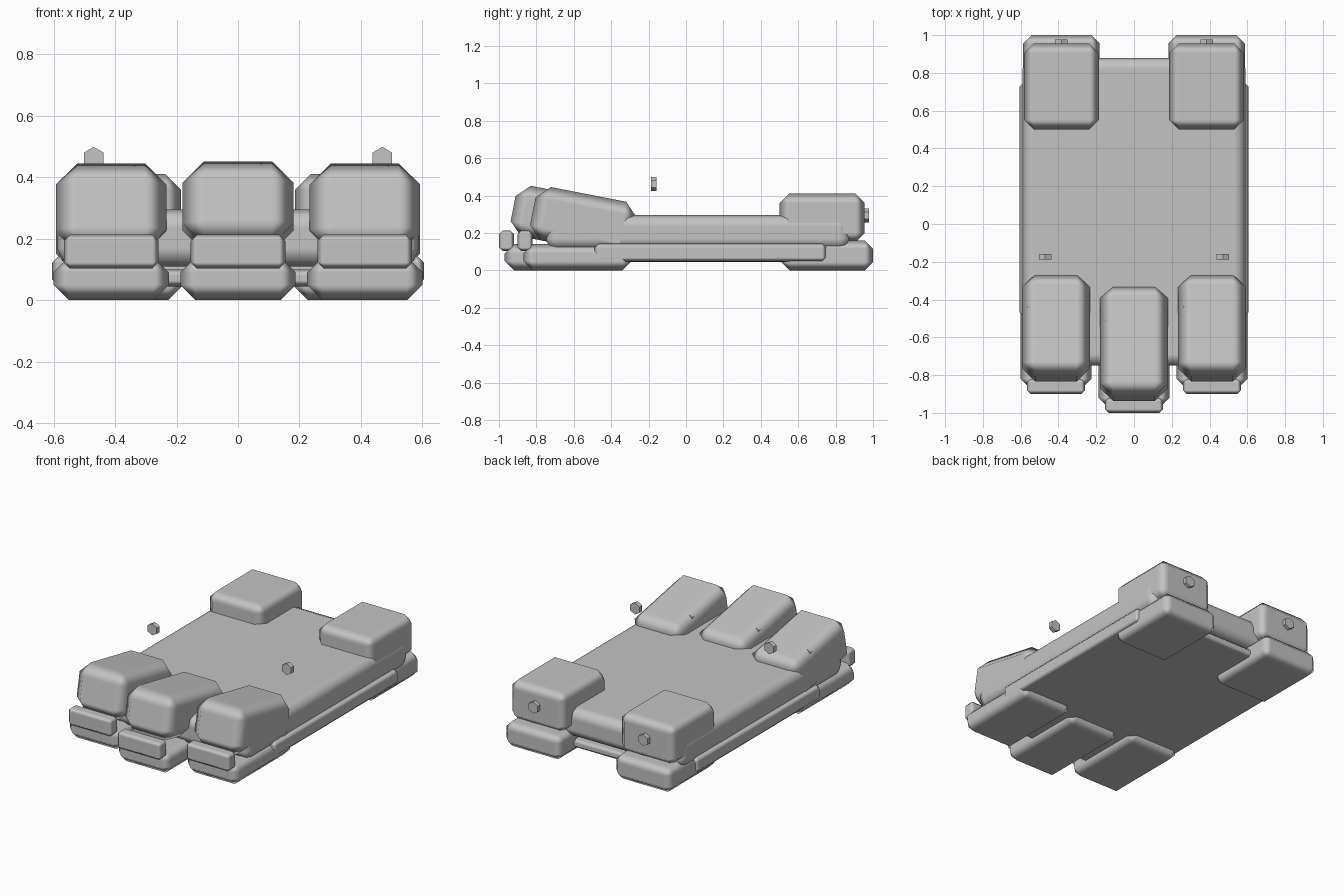
import bpy
import math

cube = bpy.data.objects.get("Cube")
if cube:
    bpy.data.objects.remove(cube, do_unlink=True)

# Single plain grey
grey = bpy.data.materials.new("plain_grey")
grey.use_nodes = True
COLOUR = (0.55, 0.55, 0.55, 1)
grey.diffuse_color = COLOUR
grey.node_tree.nodes["Principled BSDF"].inputs["Base Color"].default_value = COLOUR


def block(name, centre, size, bevel, tilt=0, segments=1):
    """Chamfered box with soft shading across the chamfer."""
    bpy.ops.mesh.primitive_cube_add(size=1, location=centre)
    ob = bpy.context.object
    ob.name = name
    ob.scale = size
    bpy.ops.object.transform_apply(location=False, rotation=False, scale=True)
    ob.rotation_euler.x = math.radians(tilt)
    ob.data.materials.append(grey)
    bpy.ops.object.shade_smooth()
    mod = ob.modifiers.new("chamfer", "BEVEL")
    mod.width = bevel
    mod.segments = segments
    mod.limit_method = "NONE"
    mod.harden_normals = True
    return ob


def span(name, x, y, z, bevel, segments=1):
    """Chamfered box given by its extents."""
    pairs = (x, y, z)
    return block(name, [(a + b) / 2 for a, b in pairs],
                 [b - a for a, b in pairs], bevel, 0, segments)


def bolt(name, x, y, z, depth=0.028):
    """Hexagonal bolt head lying along y, one corner up."""
    bpy.ops.mesh.primitive_cylinder_add(vertices=6, radius=0.037, depth=depth,
                                        location=(x, y, z),
                                        rotation=(math.pi / 2, 0, 0))
    ob = bpy.context.object
    ob.name = name
    ob.data.materials.append(grey)


# Foot body, sole and side rail
span("foot_body", (-0.59, 0.59), (-0.75, 0.88), (0.11, 0.295), 0.06, 2)
span("sole_plate", (-0.58, 0.58), (-0.74, 0.86), (0.045, 0.1), 0.02)
span("side_rail", (-0.606, 0.606), (-0.49, 0.75), (0.047, 0.143), 0.022)

# Toes: side, x, front offset; the middle toe is longer and further forward
TILT = -11
for name, x in (("right", -0.413), ("middle", 0), ("left", 0.413)):
    mid = name == "middle"
    toe_y, toe_z, length, height = (
        (-0.631, 0.273, 0.598, 0.276) if mid else (-0.549, 0.264, 0.55, 0.29))
    front = -0.1 if mid else 0
    block(name + "_toe", (x, toe_y, toe_z), (0.36, length, height), 0.07, TILT)
    span(name + "_toe_pad", (x - 0.188, x + 0.188),
         (-0.87 + front, -0.29 + front * 0.6), (0, 0.14), 0.05)
    span(name + "_toe_claw", (x - 0.154, x + 0.154),
         (-0.9 + front, -0.82 + front), (0.103, 0.213), 0.02)
    bolt(name + "_toe_bolt", x - 0.12, -0.52 if mid else -0.445, 0.338, 0.02)

# Heels with pads and bolts, plus the raised ankle bolts
for name, s in (("right", -1), ("left", 1)):
    block(name + "_heel", (s * 0.384, 0.728, 0.28), (0.396, 0.455, 0.26), 0.05)
    block(name + "_heel_pad", (s * 0.385, 0.755, 0.08), (0.406, 0.49, 0.16), 0.045)
    bolt(name + "_heel_bolt", s * 0.385, 0.964, 0.293)
    bolt(name + "_ankle_bolt", s * 0.47, -0.173, 0.462)
